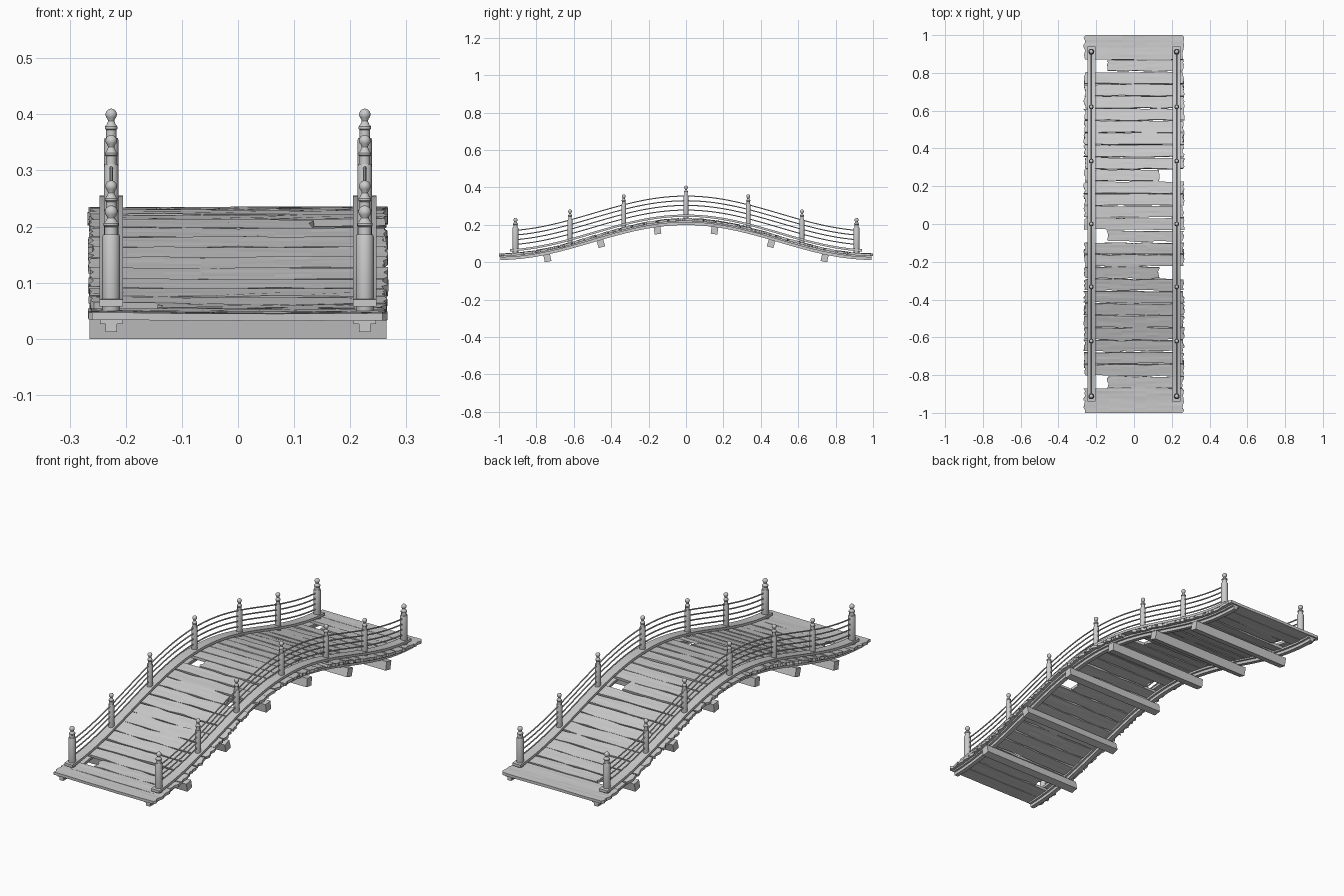
import bpy, bmesh, math, random
from mathutils import Matrix, Vector

if "Cube" in bpy.data.objects:
    bpy.data.objects.remove(bpy.data.objects["Cube"])

random.seed(7)
RAIL_X = 0.226


def base(y):
    """Height of the underside of the arch at y."""
    return 0.012 + 0.187 * (1 + math.cos(math.pi * y)) / 2


def slope(y):
    return math.atan(-0.187 * math.pi / 2 * math.sin(math.pi * y))


def finish(bm, name, smooth=True):
    bmesh.ops.recalc_face_normals(bm, faces=bm.faces[:])
    me = bpy.data.meshes.new(name)
    bm.to_mesh(me)
    bm.free()
    ob = bpy.data.objects.new(name, me)
    bpy.context.collection.objects.link(ob)
    if smooth:
        bpy.ops.object.select_all(action='DESELECT')
        bpy.context.view_layer.objects.active = ob
        ob.select_set(True)
        bpy.ops.object.shade_smooth_by_angle(angle=math.radians(35))
    return ob


def sweep(name, section, y_end, steps=56):
    """Sweep a closed (x, height) section along the arch."""
    bm = bmesh.new()
    rings = []
    for i in range(steps + 1):
        y = -y_end + 2 * y_end * i / steps
        rings.append([bm.verts.new((x, y, base(y) + h)) for x, h in section])
    n = len(section)
    for a, b in zip(rings, rings[1:]):
        for k in range(n):
            bm.faces.new((a[k], a[(k + 1) % n], b[(k + 1) % n], b[k]))
    bm.faces.new(rings[0])
    bm.faces.new(rings[-1])
    return finish(bm, name)


def lathe(name, profile, loc, sides=14):
    """Turn a (radius, height) profile around z."""
    bm = bmesh.new()
    rings = []
    for r, h in profile:
        rings.append([bm.verts.new((loc[0] + r * math.cos(2 * math.pi * k / sides),
                                    loc[1] + r * math.sin(2 * math.pi * k / sides),
                                    loc[2] + h)) for k in range(sides)])
    for a, b in zip(rings, rings[1:]):
        for k in range(sides):
            bm.faces.new((a[k], a[(k + 1) % sides], b[(k + 1) % sides], b[k]))
    bm.faces.new(rings[0])
    bm.faces.new(rings[-1])
    return finish(bm, name)


# Weathered deck planks; a few are broken short
broken = {-13: (-0.14, 0.26), -4: (-0.26, 0.13), -1: (-0.14, 0.26),
          4: (-0.26, 0.13), 13: (-0.14, 0.26)}
PITCH = 2 / 31
for i in range(-15, 16):
    yc = i * PITCH
    x0, x1 = broken.get(i, (-0.262, 0.262))
    edge = abs(i) >= 14
    w = PITCH if edge else PITCH * random.uniform(0.87, 0.95)
    tilt = slope(yc) + (0 if edge else random.uniform(-0.04, 0.04))
    roll = random.uniform(-0.006, 0.006)
    bow = random.uniform(-0.002, 0.002)
    bm = bmesh.new()
    bmesh.ops.create_grid(bm, x_segments=8, y_segments=5, size=0.5)
    for v in bm.verts:
        u, t = v.co.x, v.co.y
        x = x0 + (x1 - x0) * (u + 0.5)
        if abs(u) > 0.49:
            x += random.uniform(-0.006, 0.006)
        dy = t * w
        if abs(t) > 0.49 and not edge:
            dy += random.uniform(-0.003, 0.003)
        z = base(yc) + 0.035 + dy * math.tan(tilt) + roll * x
        z += bow * math.cos(math.pi * u) + random.uniform(-0.0008, 0.0008)
        v.co = Vector((x, max(-1, min(1, yc + dy)), z))
    plank = finish(bm, "deck_plank", smooth=False)
    if plank.data.polygons[0].normal.z < 0:
        plank.data.flip_normals()
    mod = plank.modifiers.new("thickness", 'SOLIDIFY')
    mod.thickness = 0.013
    mod.offset = -1

# Cross beams under the stringers
for y in (-0.745, -0.46, -0.155, 0.155, 0.46, 0.745):
    bm = bmesh.new()
    bmesh.ops.create_cube(bm, size=1)
    m = (Matrix.Translation((0, y, base(y))) @ Matrix.Rotation(slope(y), 4, 'X')
         @ Matrix.Translation((0, 0, -0.018)) @ Matrix.Diagonal((0.53, 0.036, 0.04, 1)))
    bmesh.ops.transform(bm, matrix=m, verts=bm.verts[:])
    finish(bm, "cross_beam", smooth=False)

for side in (-1, 1):
    cx = side * RAIL_X

    # T-section stringer below the planks
    sweep("stringer", [(cx - 0.01, 0), (cx + 0.01, 0), (cx + 0.01, 0.014), (cx + 0.02, 0.014),
                       (cx + 0.02, 0.024), (cx - 0.02, 0.024), (cx - 0.02, 0.014),
                       (cx - 0.01, 0.014)], 0.992)

    # Flat kerb rail above the planks
    sweep("kerb_rail", [(cx - 0.021, 0.044), (cx + 0.021, 0.044),
                        (cx + 0.021, 0.056), (cx - 0.021, 0.056)], 0.94)

    # Thin round rails
    for h in (0.155, 0.130, 0.105, 0.080):
        r = 0.0032
        sweep("thin_rail", [(cx + r * math.cos(k * math.pi / 3), h + r * math.sin(k * math.pi / 3))
                            for k in range(6)], 0.912)

    # Turned posts with ball finials
    for y in (-0.912, -0.62, -0.333, 0, 0.333, 0.62, 0.912):
        end = abs(y) > 0.9
        H = 0.222 if end else 0.211          # total height above the arch underside
        s = 1.0 if end else 0.8              # inner posts are slimmer
        profile = [(0.014 * s, 0.03), (0.016 * s, 0.036), (0.016 * s, H - 0.056),
                   (0.0145 * s, H - 0.052), (0.0115 * s, H - 0.052), (0.0115 * s, H - 0.038),
                   (0.014 * s, H - 0.036), (0.014 * s, H - 0.032), (0.010 * s, H - 0.028),
                   (0.007 * s, H - 0.022)]
        R = 0.0115 * (1 if end else 0.9)
        profile += [(R * math.cos(a), H - R + R * math.sin(a))
                    for a in (math.radians(d) for d in (-50, -25, 0, 25, 50, 72, 86))]
        lathe("rail_post", profile, (cx, y, base(y)))
